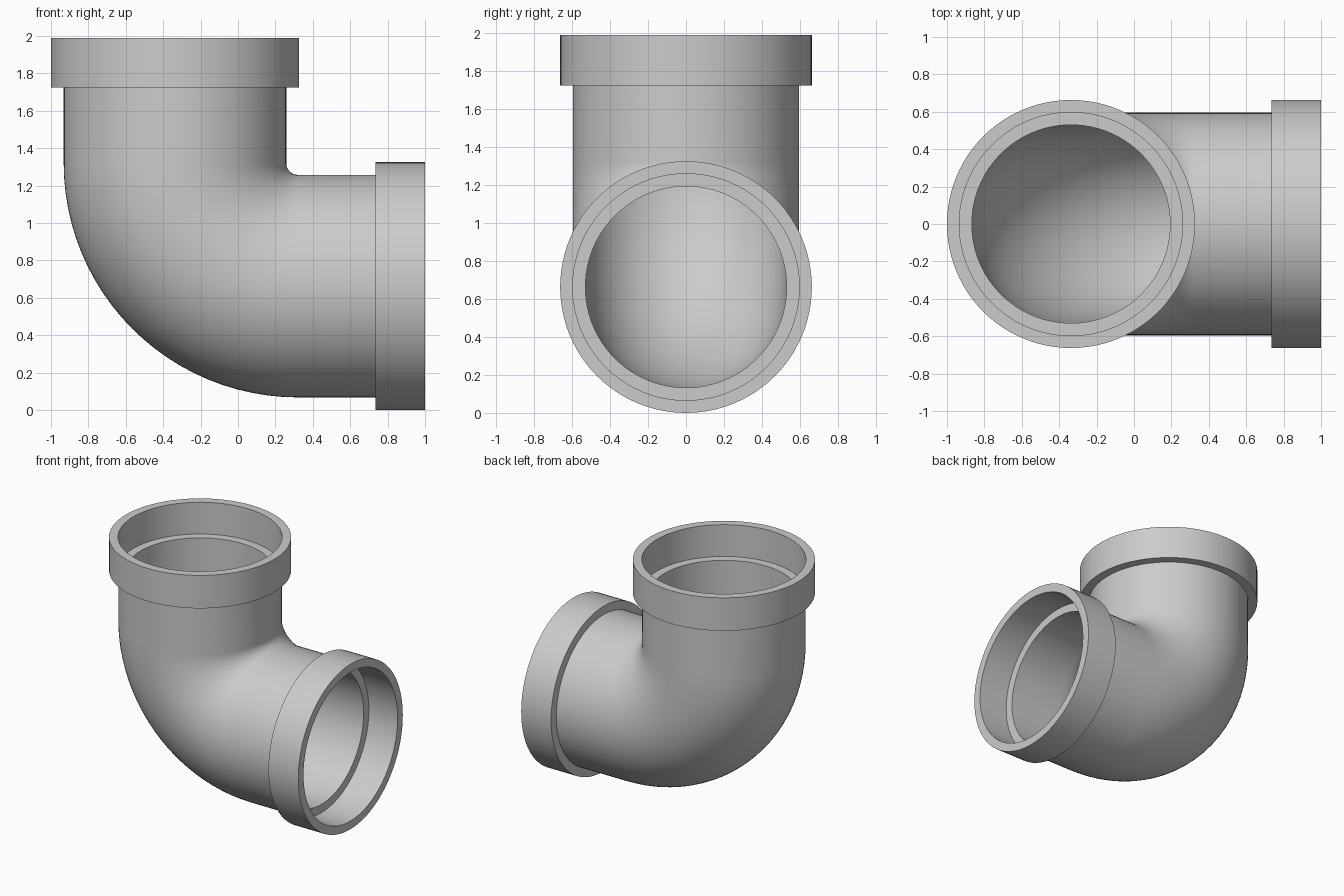
import bpy, bmesh
from math import sin, cos, pi, radians
from mathutils import Vector

if "Cube" in bpy.data.objects:
    bpy.data.objects.remove(bpy.data.objects["Cube"])

SEGS, STEPS = 96, 24
CENTRE = Vector((0.32, 0, 1.32))    # pivot of the bend
BEND = 0.657                        # centre-line bend radius
PIPE, BORE, COLLAR, SOCKET = 0.595, 0.53, 0.663, 0.597
TOP, END = -0.67, 0.68              # mouths, measured along the path from the bend
COLLAR_LEN, SOCKET_LEN = 0.265, 0.255
Y = Vector((0, 1, 0))

bm = bmesh.new()


def ring(angle, offset, radius):
    """Circle of vertices across the pipe path."""
    d = Vector((-cos(angle), 0, -sin(angle)))
    t = Vector((sin(angle), 0, -cos(angle)))
    c = CENTRE + d * BEND + t * offset
    return [bm.verts.new(c + (d * cos(a) + Y * sin(a)) * radius)
            for a in (2 * pi * i / SEGS for i in range(SEGS))]


def bend(radius):
    return [(pi / 2 * i / STEPS, 0, radius) for i in range(STEPS + 1)]


Q = pi / 2
# outside: top collar, pipe bend, side collar
outside = ([(0, TOP, COLLAR), (0, TOP + COLLAR_LEN, COLLAR), (0, TOP + COLLAR_LEN, PIPE)]
           + bend(PIPE)
           + [(Q, END - COLLAR_LEN, PIPE), (Q, END - COLLAR_LEN, COLLAR), (Q, END, COLLAR)])
# inside: top socket, bore, side socket
inside = ([(0, TOP, SOCKET), (0, TOP + SOCKET_LEN, SOCKET), (0, TOP + SOCKET_LEN, BORE)]
          + bend(BORE)
          + [(Q, END - SOCKET_LEN, BORE), (Q, END - SOCKET_LEN, SOCKET), (Q, END, SOCKET)])

# closed shell swept from the rings
rings = [ring(*s) for s in outside + inside[::-1]]
for k, a in enumerate(rings):
    b = rings[(k + 1) % len(rings)]
    for i in range(SEGS):
        j = (i + 1) % SEGS
        bm.faces.new((a[i], a[j], b[j], b[i]))
bmesh.ops.recalc_face_normals(bm, faces=bm.faces)

mesh = bpy.data.meshes.new("pipe_elbow")
bm.to_mesh(mesh)
bm.free()
elbow = bpy.data.objects.new("pipe_elbow", mesh)
bpy.context.collection.objects.link(elbow)
bpy.context.view_layer.objects.active = elbow
elbow.select_set(True)
bpy.ops.object.shade_smooth_by_angle(angle=radians(30))
